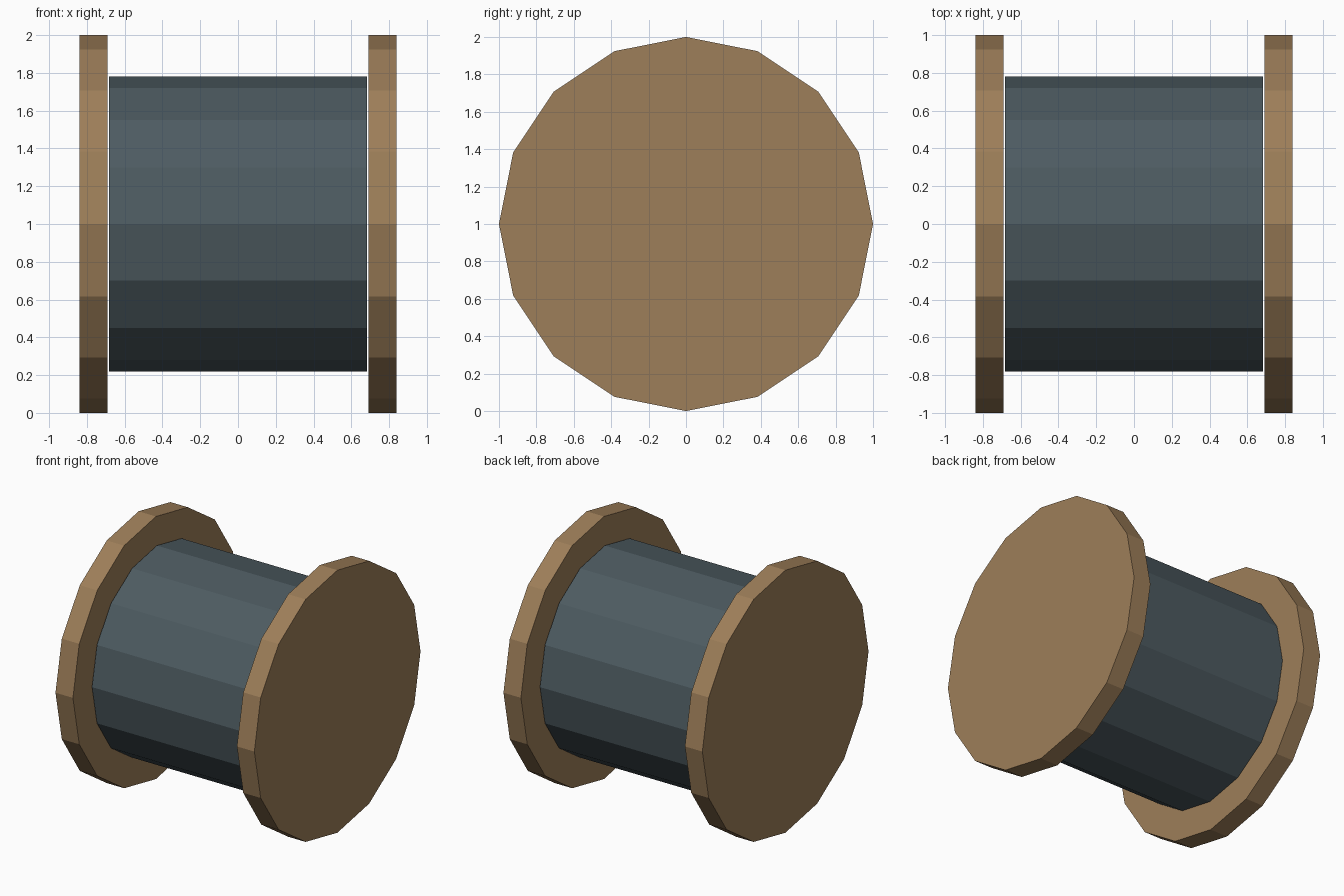
import bpy
from math import radians

if "Cube" in bpy.data.objects:
    bpy.data.objects.remove(bpy.data.objects["Cube"])


def material(name, color):
    m = bpy.data.materials.new(name)
    m.diffuse_color = color
    m.use_nodes = True
    m.node_tree.nodes["Principled BSDF"].inputs["Base Color"].default_value = m.diffuse_color
    return m


def disc(name, x0, x1, radius, mat):
    """Flat-faced 16-sided cylinder lying along x, axis at z = 1."""
    bpy.ops.mesh.primitive_cylinder_add(
        vertices=16, radius=radius, depth=x1 - x0,
        location=((x0 + x1) / 2, 0, 1), rotation=(0, radians(90), 0))
    ob = bpy.context.object
    ob.name = name
    ob.data.materials.append(mat)
    return ob


wood = material("wood", (0.34, 0.21, 0.10, 1))
cable = material("cable", (0.075, 0.105, 0.12, 1))

# Wound drum, stopping just short of the flanges
disc("drum", -0.684, 0.684, 0.78, cable)

# End flanges
disc("left_flange", -0.838, -0.691, 1.0, wood)
disc("right_flange", 0.691, 0.838, 1.0, wood)
